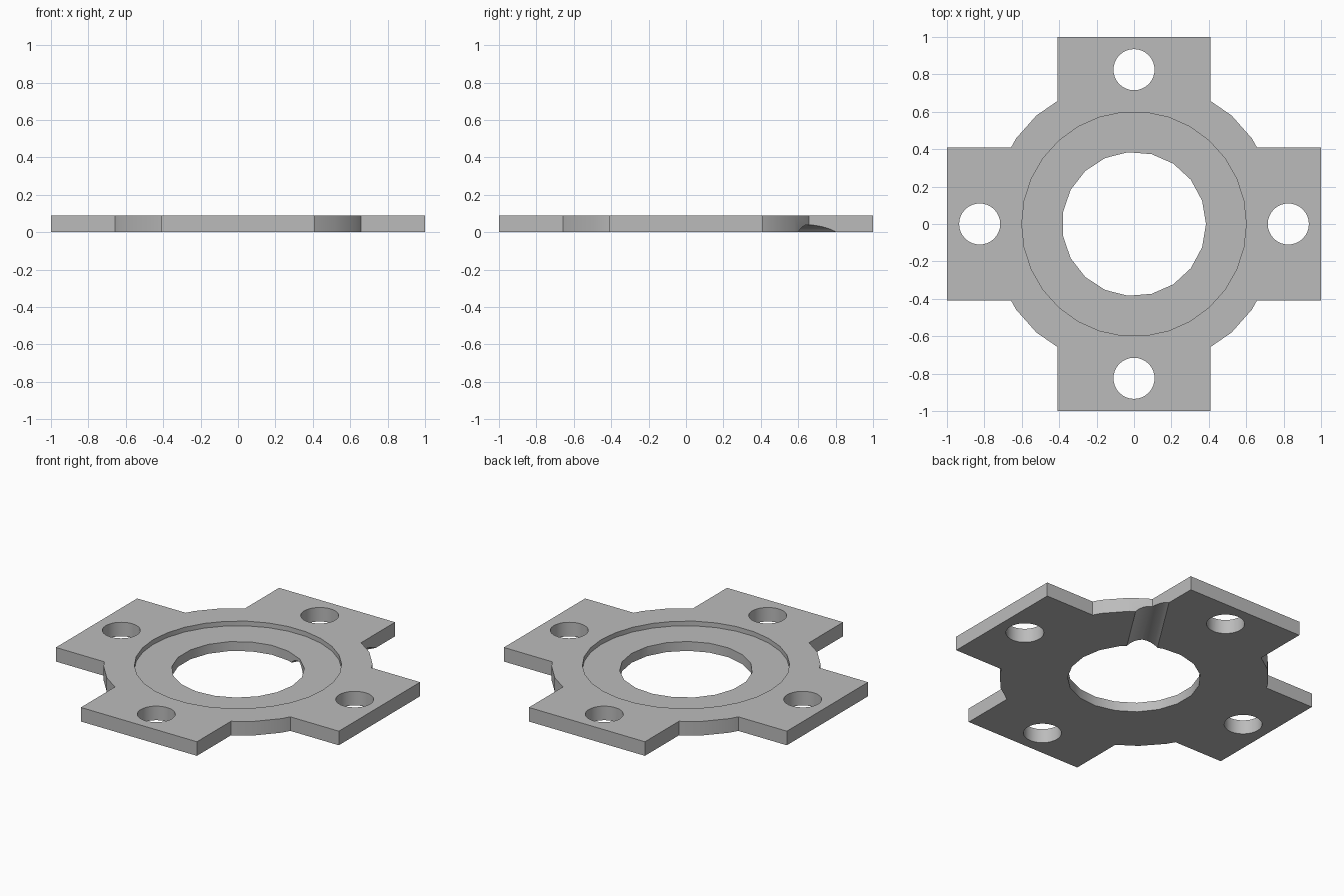
import bpy, bmesh, math
from mathutils import Matrix

if "Cube" in bpy.data.objects:
    bpy.data.objects.remove(bpy.data.objects["Cube"])

THICK = 0.09      # plate thickness
RECESS_Z = 0.06   # floor of the round recess

grey = bpy.data.materials.new("plain_grey")
grey.diffuse_color = (0.5, 0.5, 0.5, 1)
grey.use_nodes = True
grey.node_tree.nodes["Principled BSDF"].inputs["Base Color"].default_value = grey.diffuse_color


def prism(name, points, z0, z1, matrix=Matrix()):
    """Extrude a 2D outline from z0 to z1."""
    bm = bmesh.new()
    base = bm.faces.new([bm.verts.new((x, y, z0)) for x, y in points])
    ext = bmesh.ops.extrude_face_region(bm, geom=[base])
    top = [v for v in ext["geom"] if isinstance(v, bmesh.types.BMVert)]
    bmesh.ops.translate(bm, vec=(0, 0, z1 - z0), verts=top)
    bmesh.ops.transform(bm, matrix=matrix, verts=bm.verts)
    bmesh.ops.recalc_face_normals(bm, faces=bm.faces)
    mesh = bpy.data.meshes.new(name)
    bm.to_mesh(mesh)
    bm.free()
    mesh.materials.append(grey)
    ob = bpy.data.objects.new(name, mesh)
    bpy.context.collection.objects.link(ob)
    return ob


def circle(r, n, cx=0.0, cy=0.0):
    return [(cx + r * math.cos(2 * math.pi * i / n),
             cy + r * math.sin(2 * math.pi * i / n)) for i in range(n)]


# Plate outline: four square arms joined by arcs of a 30-sided disc
quarter = [(1, -0.41), (1, 0.41), (0.657, 0.41), (0.63, 0.458), (0.522, 0.58), (0.41, 0.657)]
outline = []
for k in range(4):
    c, s = [(1, 0), (0, 1), (-1, 0), (0, -1)][k]
    q = quarter
    if k % 2:  # mirror the arc so facets match on every side
        arc = [(y, x) for x, y in reversed(quarter[2:])]
        q = quarter[:2] + arc
    outline += [(c * x - s * y, s * x + c * y) for x, y in q]
plate = prism("flange_plate", outline, 0, THICK)

# Cutters: recess, centre bore, four bolt holes
cutters = [
    prism("recess_cutter", circle(0.60, 30), RECESS_Z, 0.3),
    prism("bore_cutter", circle(0.385, 19), -0.3, 0.3),
]
for cx, cy in [(0.825, 0), (-0.825, 0), (0, 0.825), (0, -0.825)]:
    cutters.append(prism("bolt_hole_cutter", circle(0.11, 32, cx, cy), -0.3, 0.3))

# Drain groove under the plate: a cylinder lying along a radial line
axis = Matrix(((0, 0, 1), (1, 0, 0), (0, 1, 0))).to_4x4()
turn = Matrix.Rotation(1.0, 4, 'Z') @ Matrix.Translation((0, 0, -0.081))
cutters.append(prism("groove_cutter", circle(0.121, 32), 0.2, 1.05, turn @ axis))

for cutter in cutters:
    cutter.hide_render = True
    mod = plate.modifiers.new("cut", 'BOOLEAN')
    mod.operation = 'DIFFERENCE'
    mod.solver = 'EXACT'
    mod.object = cutter

# Apply the cuts and remove the cutters
bpy.context.view_layer.update()
deps = bpy.context.evaluated_depsgraph_get()
cut_mesh = bpy.data.meshes.new_from_object(plate.evaluated_get(deps))
plate.modifiers.clear()
plate.data = cut_mesh
for cutter in cutters:
    bpy.data.objects.remove(cutter)
cut_mesh.materials.clear()
cut_mesh.materials.append(grey)
for p in cut_mesh.polygons:
    p.material_index = 0

# Smooth the round walls, keep the edges sharp
bpy.context.view_layer.objects.active = plate
plate.select_set(True)
bpy.ops.object.shade_smooth_by_angle(angle=math.radians(30))
